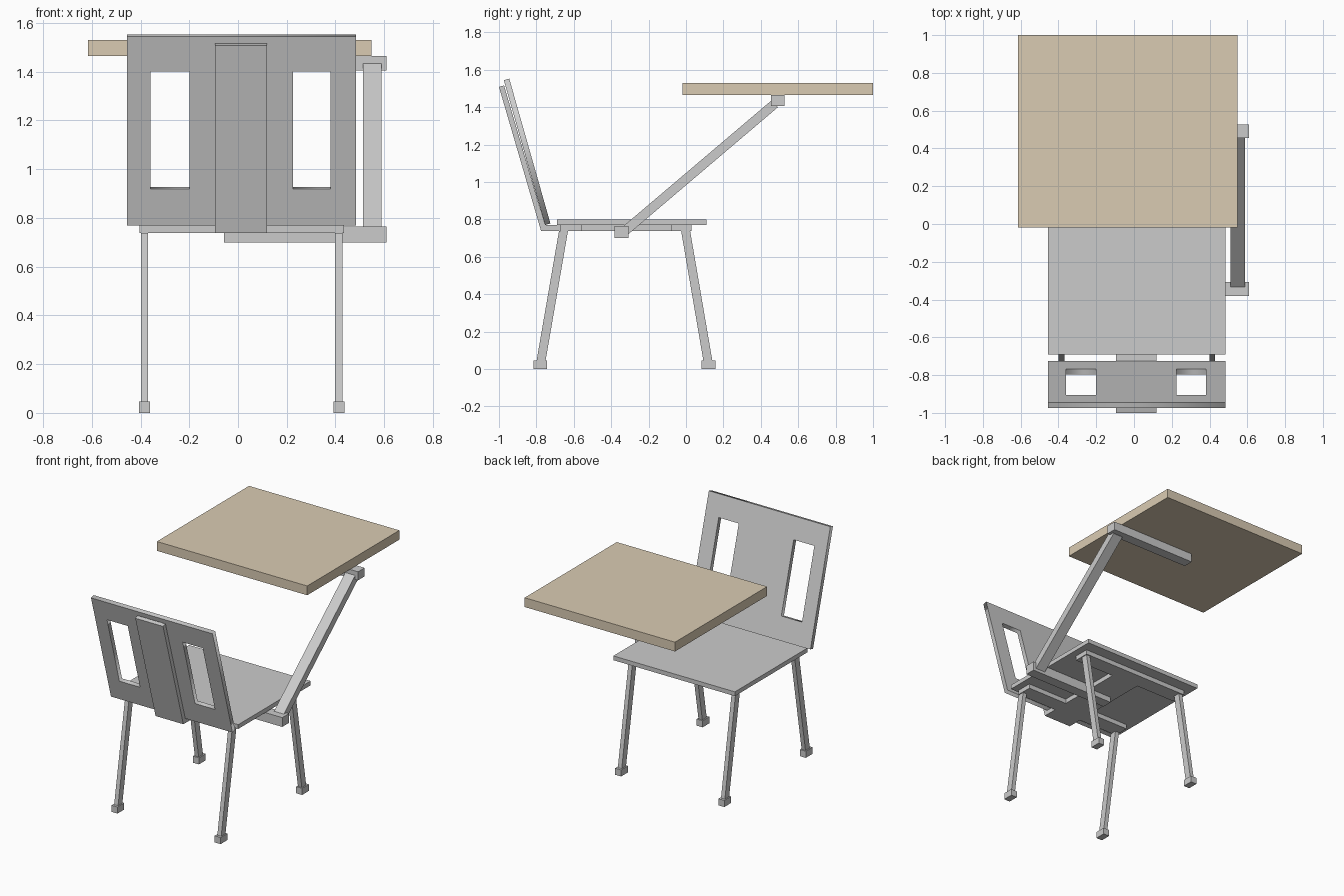
import bpy, bmesh
from mathutils import Matrix, Vector

if "Cube" in bpy.data.objects:
    bpy.data.objects.remove(bpy.data.objects["Cube"])

MID = 0.015  # symmetry plane of the chair


def finish(name, bm):
    bmesh.ops.recalc_face_normals(bm, faces=bm.faces)
    me = bpy.data.meshes.new(name)
    bm.to_mesh(me)
    bm.free()
    ob = bpy.data.objects.new(name, me)
    bpy.context.collection.objects.link(ob)
    return ob


def extrude(name, points, step):
    """Flat outline of 3D points pushed along step."""
    bm = bmesh.new()
    face = bm.faces.new([bm.verts.new(p) for p in points])
    new = bmesh.ops.extrude_face_region(bm, geom=[face])["geom"]
    bmesh.ops.translate(bm, vec=step, verts=[v for v in new if isinstance(v, bmesh.types.BMVert)])
    return finish(name, bm)


def side_profile(name, yz, x0, x1):
    return extrude(name, [(x0, y, z) for y, z in yz], (x1 - x0, 0, 0))


def box(name, x0, x1, y0, y1, z0, z1):
    return side_profile(name, [(y0, z0), (y1, z0), (y1, z1), (y0, z1)], x0, x1)


def plate_with_holes(name, loops, thickness, matrix):
    """Filled 2D outline; the inner loops become openings."""
    cu = bpy.data.curves.new(name, "CURVE")
    cu.dimensions = "2D"
    cu.fill_mode = "BOTH"
    cu.extrude = thickness / 2
    for x0, x1, v0, v1 in loops:
        sp = cu.splines.new("POLY")
        sp.points.add(3)
        for p, (x, v) in zip(sp.points, [(x0, v0), (x1, v0), (x1, v1), (x0, v1)]):
            p.co = (x, v, 0, 1)
        sp.use_cyclic_u = True
    tmp = bpy.data.objects.new(name + "_outline", cu)
    bpy.context.collection.objects.link(tmp)
    bpy.context.view_layer.update()
    me = bpy.data.meshes.new_from_object(tmp.evaluated_get(bpy.context.evaluated_depsgraph_get()))
    bpy.data.objects.remove(tmp)
    bm = bmesh.new()
    bm.from_mesh(me)
    bmesh.ops.remove_doubles(bm, verts=bm.verts, dist=1e-5)
    bm.transform(matrix)
    return finish(name, bm)


# Seat
box("seat", -0.455, 0.485, -0.69, 0.11, 0.77, 0.80)

# H-shaped frame under the seat
h = [(-0.405, -0.67), (0.435, -0.67), (0.435, -0.56), (0.12, -0.56), (0.12, -0.08), (0.435, -0.08),
     (0.435, 0.03), (-0.405, 0.03), (-0.405, -0.08), (-0.095, -0.08), (-0.095, -0.56), (-0.405, -0.56)]
extrude("seat_frame", [(x, y, 0.738) for x, y in h], (0, 0, 0.032))

# Bent spine carrying the backrest
side_profile("back_spine", [(-0.67, 0.738), (-0.775, 0.738), (-1.0, 1.508), (-0.973, 1.516),
                            (-0.754, 0.77), (-0.67, 0.77)], -0.095, 0.12)

# Tilted backrest with two openings
low, high = Vector((0, -0.725, 0.778)), Vector((0, -0.945, 1.552))
up = (high - low).normalized()
front = Vector((1, 0, 0)).cross(up)
length = (high - low).length
frame = Matrix((Vector((1, 0, 0)), up, front)).transposed().to_4x4()
frame.translation = low + 0.015 * front
plate_with_holes("backrest", [(-0.455, 0.485, 0, length), (-0.36, -0.20, 0.155, 0.655),
                              (0.225, 0.38, 0.155, 0.655)], 0.03, frame)

# Splayed legs and feet
for side, sx in (("left", -1), ("right", 1)):
    x = MID + sx * 0.399
    for end, top, bottom in (("front", -0.655, -0.779), ("back", -0.002, 0.121)):
        side_profile(f"{end}_{side}_leg",
                     [(bottom - 0.024, 0.02), (bottom + 0.024, 0.02), (top + 0.024, 0.77 - 0.032),
                      (top - 0.024, 0.77 - 0.032)], x - 0.015, x + 0.015)
        box(f"{end}_{side}_foot", x - 0.023, x + 0.023, bottom - 0.037, bottom + 0.037, 0, 0.046)

# Desk arm: lower beam, slanted strut, upper beam
box("arm_lower_beam", -0.057, 0.61, -0.382, -0.308, 0.70, 0.765)
box("arm_upper_beam", -0.057, 0.61, 0.455, 0.527, 1.405, 1.465)
a, b = Vector((-0.33, 0.735)), Vector((0.475, 1.418))
n = Vector((a.y - b.y, b.x - a.x)).normalized() * 0.025
side_profile("arm_strut", [a - n, b - n, b + n, a + n], 0.512, 0.588)

# Desktop
desk = box("desktop", -0.615, 0.548, -0.018, 1.0, 1.465, 1.53)
wood = bpy.data.materials.new("light_wood")
wood.diffuse_color = (0.70, 0.60, 0.45, 1)
wood.use_nodes = True
wood.node_tree.nodes["Principled BSDF"].inputs["Base Color"].default_value = wood.diffuse_color
desk.data.materials.append(wood)
